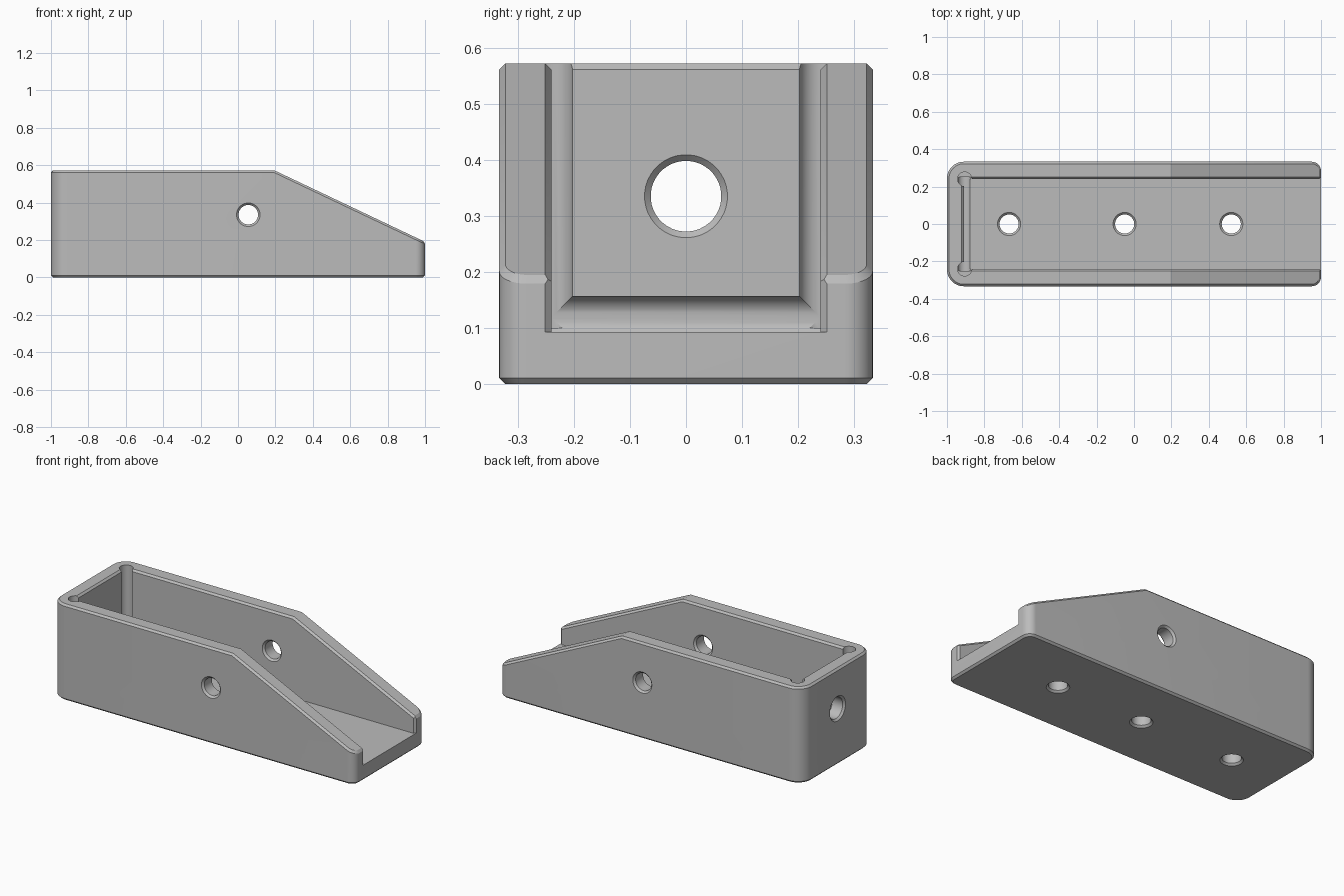
import bpy, bmesh, math
from mathutils import Matrix, Vector

if "Cube" in bpy.data.objects:
    bpy.data.objects.remove(bpy.data.objects["Cube"])

WIDTH, HEIGHT = 0.333, 0.572      # half width, full height
INNER, FLOOR, BACK = 0.24, 0.093, -0.91
BREAK, TIP = 0.195, 0.19          # where the slope starts, height at the open end
CHAMFER = 0.011
SLOPE = math.atan2(HEIGHT - TIP, 1 - BREAK)

grey = bpy.data.materials.new("plain_grey")
grey.use_nodes = True
grey.diffuse_color = (0.5, 0.5, 0.5, 1)
grey.node_tree.nodes["Principled BSDF"].inputs["Base Color"].default_value = (0.5, 0.5, 0.5, 1)


def finish(name, bm, matrix=Matrix()):
    bmesh.ops.transform(bm, matrix=matrix, verts=bm.verts)
    bmesh.ops.recalc_face_normals(bm, faces=bm.faces)
    mesh = bpy.data.meshes.new(name)
    bm.to_mesh(mesh)
    bm.free()
    mesh.materials.append(grey)
    obj = bpy.data.objects.new(name, mesh)
    bpy.context.collection.objects.link(obj)
    return obj


def box_mesh(low, high):
    bm = bmesh.new()
    bmesh.ops.create_cube(bm, size=1)
    low, high = Vector(low), Vector(high)
    for v in bm.verts:
        v.co = low + Vector((v.co[i] + 0.5) * (high - low)[i] for i in range(3))
    return bm


def lathe(name, profile, matrix, steps=40):
    """Closed solid of revolution about local z from (radius, height) pairs."""
    bm = bmesh.new()
    rings = []
    for r, h in profile:
        angles = [2 * math.pi * (i + 0.5) / steps for i in range(steps)]
        rings.append([bm.verts.new((r * math.cos(a), r * math.sin(a), h)) for a in angles])
    for a, b in zip(rings, rings[1:]):
        for i in range(steps):
            j = (i + 1) % steps
            bm.faces.new((a[i], a[j], b[j], b[i]))
    bm.faces.new(rings[0][::-1])
    bm.faces.new(rings[-1])
    return finish(name, bm, matrix)


def hole(name, r, depth, matrix):
    """Through hole chamfered on both sides of a wall."""
    e = 0.01
    wide = r + CHAMFER + e
    return lathe(name, [(wide, -e), (r, CHAMFER), (r, depth - CHAMFER), (wide, depth + e)], matrix)


def trough(name, start, end, matrix):
    """Flared prism that chamfers the inner rim; local z = 0 is the rim surface."""
    bm = box_mesh((start, -INNER, -CHAMFER), (end, INNER, CHAMFER))
    for v in bm.verts:
        if v.co.z > 0:
            v.co.y += math.copysign(2 * CHAMFER, v.co.y)
            if v.co.x < (start + end) / 2:
                v.co.x -= 2 * CHAMFER
    return finish(name, bm, matrix)


# Outer body: rounded vertical corners, sloping top, chamfered rims
bm = box_mesh((-1, -WIDTH, 0), (1, WIDTH, HEIGHT))
for side, radius in ((-1, 0.09), (1, 0.05)):
    edges = [e for e in bm.edges
             if abs(e.verts[0].co.z - e.verts[1].co.z) > 0.5
             and abs(e.verts[0].co.x - side) < 0.001
             and abs(abs(e.verts[0].co.y) - WIDTH) < 0.001]
    bmesh.ops.bevel(bm, geom=edges, offset=radius, segments=12, profile=0.5, affect='EDGES')
cut = bmesh.ops.bisect_plane(bm, geom=bm.verts[:] + bm.edges[:] + bm.faces[:],
                             plane_co=(BREAK, 0, HEIGHT),
                             plane_no=(math.sin(SLOPE), 0, math.cos(SLOPE)), clear_outer=True)
bmesh.ops.holes_fill(bm, edges=[e for e in bm.edges if e.is_boundary], sides=0)
bmesh.ops.recalc_face_normals(bm, faces=bm.faces)
rims = [e for e in bm.edges if e.calc_face_angle(0) > math.radians(40)]
bmesh.ops.bevel(bm, geom=rims, offset=CHAMFER, segments=1, profile=0.5, affect='EDGES',
                clamp_overlap=False)
body = finish("open_tray", bm)

# Cavity open at the top and at the low end
cutters = [finish("cavity_cutter", box_mesh((BACK, -INNER, FLOOR), (1.2, INNER, 1)))]

# Inner rim chamfers: level part, sloping part, and the open end
cutters.append(trough("level_rim_cutter", BACK, BREAK + 0.05, Matrix.Translation((0, 0, HEIGHT))))
cutters.append(trough("slope_rim_cutter", 0, 1.1,
                      Matrix.Translation((BREAK, 0, HEIGHT)) @ Matrix.Rotation(SLOPE, 4, 'Y')))
bm = box_mesh((1 - CHAMFER, -INNER, FLOOR), (1 + CHAMFER, INNER, 1))
for v in bm.verts:
    if v.co.x > 1:
        v.co.y += math.copysign(2 * CHAMFER, v.co.y)
cutters.append(finish("end_rim_cutter", bm))

# Corner relief grooves: two upright, one along the floor
RELIEF, RELIEF_X, RELIEF_Z = 0.038, -0.905, 0.119
for s in (-1, 1):
    cutters.append(lathe("corner_relief_cutter", [(RELIEF, 0.1), (RELIEF, 1)],
                         Matrix.Translation((RELIEF_X, s * INNER, 0))))
cutters.append(lathe("floor_relief_cutter", [(RELIEF, -0.25), (RELIEF, 0.25)],
                     Matrix.Translation((RELIEF_X, 0, RELIEF_Z)) @ Matrix.Rotation(math.pi / 2, 4, 'X')))

# Screw holes in the sides, back and floor
for s in (-1, 1):
    cutters.append(hole("side_hole_cutter", 0.052, WIDTH - INNER,
                        Matrix.Translation((0.055, s * WIDTH, HEIGHT - 0.237))
                        @ Matrix.Rotation(s * math.pi / 2, 4, 'X')))
cutters.append(hole("back_hole_cutter", 0.063, 1 + BACK,
                    Matrix.Translation((-1, 0, 0.335)) @ Matrix.Rotation(math.pi / 2, 4, 'Y')))
for x in (-0.668, -0.05, 0.52):
    cutters.append(hole("floor_hole_cutter", 0.051, FLOOR, Matrix.Translation((x, 0, 0))))

# Carve everything out of the body
bpy.context.view_layer.objects.active = body
body.select_set(True)
for cutter in cutters:
    mod = body.modifiers.new(cutter.name, 'BOOLEAN')
    mod.operation, mod.solver, mod.object = 'DIFFERENCE', 'EXACT', cutter
    bpy.ops.object.modifier_apply(modifier=mod.name)
    bpy.data.objects.remove(cutter)

bpy.ops.object.shade_smooth_by_angle(angle=math.radians(20))
